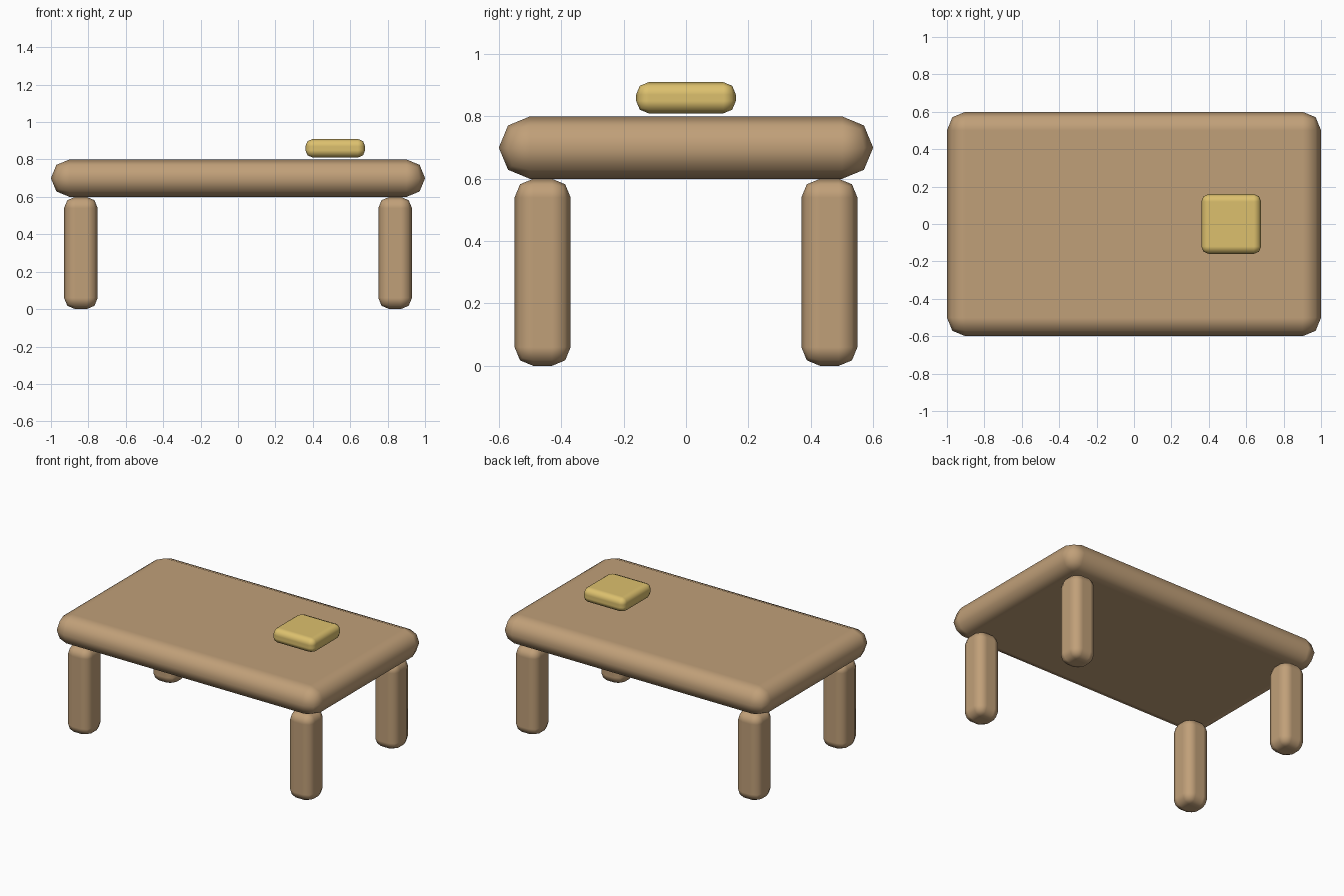
import bpy

# Remove the default cube only
cube = bpy.data.objects.get("Cube")
if cube:
    bpy.data.objects.remove(cube, do_unlink=True)


def make_material(name, rgb):
    mat = bpy.data.materials.new(name)
    mat.use_nodes = True
    color = (*rgb, 1.0)
    mat.diffuse_color = color
    mat.node_tree.nodes["Principled BSDF"].inputs["Base Color"].default_value = color
    return mat


def rounded_box(name, center, size, radius, mat):
    """Box with a two-step rounded edge and flat-looking main faces."""
    bpy.ops.mesh.primitive_cube_add(size=1, location=center)
    obj = bpy.context.object
    obj.name = name
    obj.scale = size
    bpy.ops.object.transform_apply(location=False, rotation=False, scale=True)
    bpy.ops.object.shade_smooth()
    bevel = obj.modifiers.new("rounded_edges", 'BEVEL')
    bevel.width = radius
    bevel.segments = 2
    bevel.limit_method = 'NONE'
    bevel.harden_normals = True
    obj.data.materials.append(mat)
    return obj


wood = make_material("tan_wood", (0.53, 0.35, 0.19))
yellow = make_material("soft_yellow", (0.72, 0.53, 0.155))

# Table top
rounded_box("table_top", (0, 0, 0.7), (2.0, 1.2, 0.2), 0.099, wood)

# Four legs
for side, sx in (("left", 1), ("right", -1)):
    for end, sy in (("front", -1), ("back", 1)):
        rounded_box(f"{end}_{side}_leg", (0.84 * sx, 0.46 * sy, 0.3),
                    (0.18, 0.18, 0.6), 0.06, wood)

# Small block just above the table top
rounded_box("yellow_block", (0.52, 0, 0.86), (0.32, 0.32, 0.1), 0.04, yellow)
